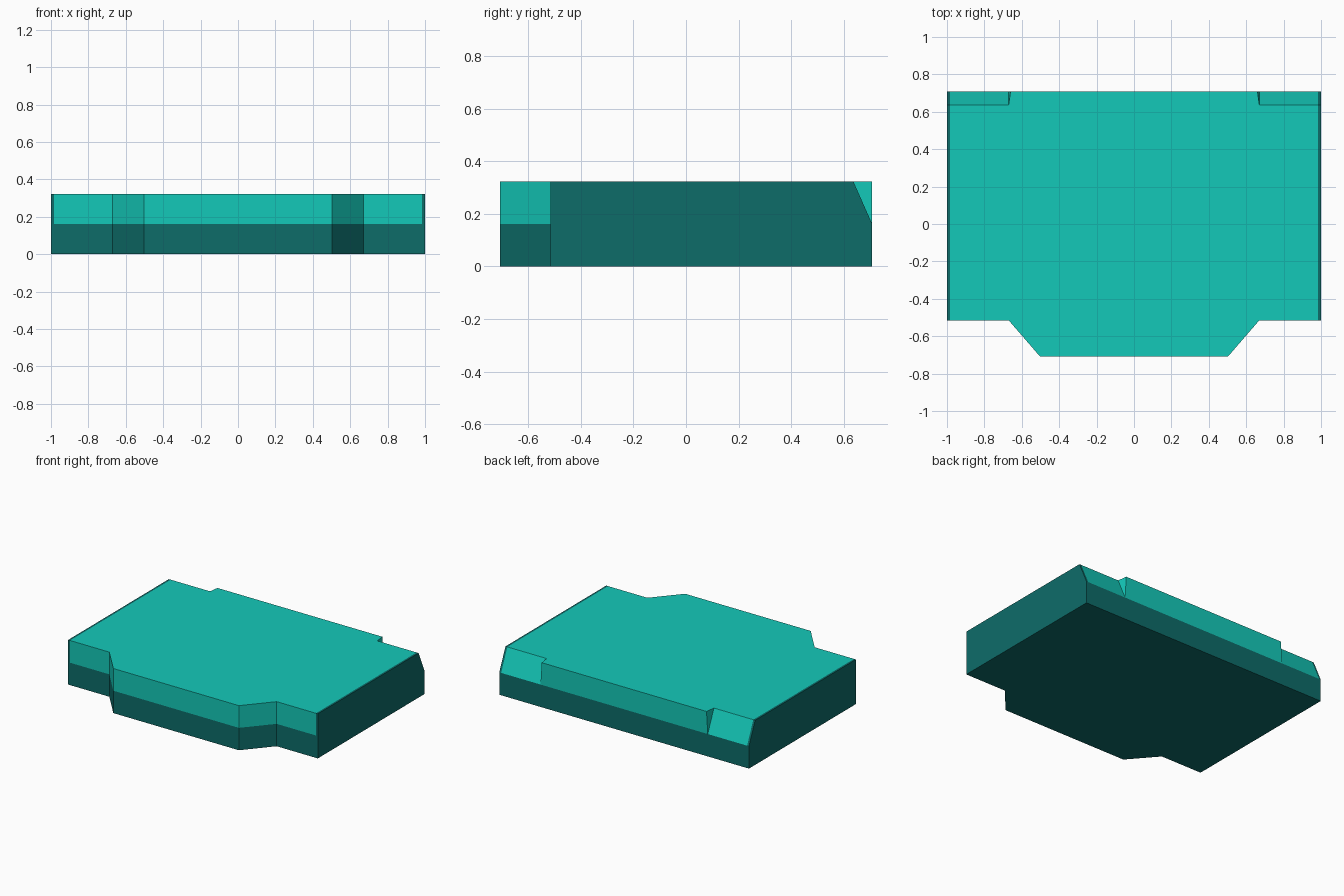
import bpy, bmesh

if "Cube" in bpy.data.objects:
    bpy.data.objects.remove(bpy.data.objects["Cube"])

Y, MID, TOP = 0.708, 0.162, 0.323
INNER, OUTER = 0.985, 1.0


def material(name, rgb):
    m = bpy.data.materials.new(name)
    m.diffuse_color = (*rgb, 1)
    m.use_nodes = True
    m.node_tree.nodes["Principled BSDF"].inputs["Base Color"].default_value = m.diffuse_color
    return m


def mirrored(half):
    """Close a right-hand half outline (front to back) across x = 0."""
    return half + [(-x, y) for x, y in reversed(half)]


def loft(name, low, z0, high, z1, mat):
    """Flat-faced solid between two outlines with matching points."""
    bm = bmesh.new()
    a = [bm.verts.new((x, y, z0)) for x, y in low]
    b = [bm.verts.new((x, y, z1)) for x, y in high]
    n = len(a)
    bm.faces.new(a[::-1])
    bm.faces.new(b)
    for i in range(n):
        j = (i + 1) % n
        bm.faces.new((a[i], a[j], b[j], b[i]))
    bmesh.ops.remove_doubles(bm, verts=bm.verts, dist=1e-5)
    bmesh.ops.recalc_face_normals(bm, faces=bm.faces)
    me = bpy.data.meshes.new(name)
    bm.to_mesh(me)
    bm.free()
    me.materials.append(mat)
    ob = bpy.data.objects.new(name, me)
    bpy.context.collection.objects.link(ob)
    return ob


light = material("light_teal", (0.007, 0.584, 0.485))
dark = material("dark_teal", (0.004, 0.150, 0.141))

# Stepped front edge shared by both layers
def front(side):
    return [(0.503, -Y), (0.67, -0.515), (side, -0.515)]

# Dark lower layer
base = mirrored(front(OUTER) + [(OUTER, Y)])
loft("lower_layer", base, 0, base, MID, dark)

# Light upper layer, with sloped notches at the back corners
low = mirrored(front(INNER) + [(INNER, Y), (0.67, Y), (0.67, Y)])
high = mirrored(front(INNER) + [(INNER, 0.637), (0.67, 0.637), (0.66, Y)])
loft("upper_layer", low, MID, high, TOP, light)

# Thin dark side panels following the back slope
for label, s in (("right", 1), ("left", -1)):
    def strip(back):
        return [(s * INNER, -0.515), (s * OUTER, -0.515), (s * OUTER, back), (s * INNER, back)]
    loft(label + "_side_panel", strip(Y), MID, strip(0.637), TOP, dark)
